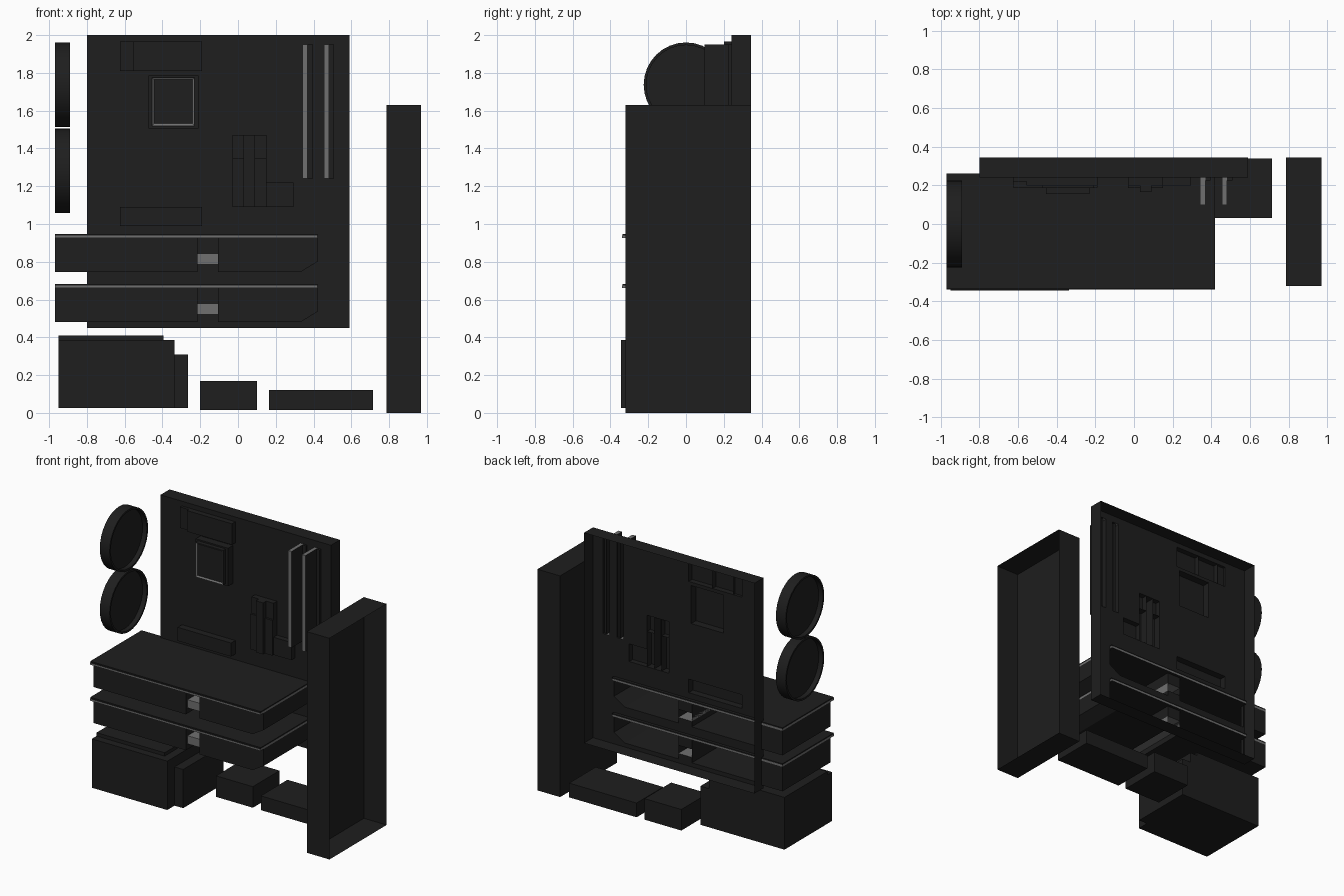
import bpy, bmesh, math
from mathutils import Vector

if "Cube" in bpy.data.objects:
    bpy.data.objects.remove(bpy.data.objects["Cube"])


def material(name, v):
    m = bpy.data.materials.new(name)
    m.diffuse_color = (v, v, v, 1)
    m.use_nodes = True
    m.node_tree.nodes["Principled BSDF"].inputs["Base Color"].default_value = m.diffuse_color
    return m


DARK, GREY = material("dark", 0.013), material("grey", 0.16)
BACK = Vector((0, 1, 0))
FACE_Y = 0.24          # front surface of the board
holes = []             # footprints of hollow parts on the board


def finish(name, bm, grey=None):
    if grey:
        for f in bm.faces:
            f.material_index = int(grey(f.normal))
    me = bpy.data.meshes.new(name)
    bm.to_mesh(me)
    bm.free()
    me.materials.append(DARK)
    me.materials.append(GREY)
    ob = bpy.data.objects.new(name, me)
    bpy.context.collection.objects.link(ob)
    return ob


def prism_bm(pts, y0, y1, opening=None):
    """x-z outline extruded along y, optionally with one side left open."""
    bm = bmesh.new()
    f = bm.faces.new([bm.verts.new((x, y0, z)) for x, z in pts])
    ext = bmesh.ops.extrude_face_region(bm, geom=[f], use_keep_orig=True)
    bmesh.ops.translate(bm, vec=(0, y1 - y0, 0),
                        verts=[v for v in ext["geom"] if isinstance(v, bmesh.types.BMVert)])
    bmesh.ops.recalc_face_normals(bm, faces=bm.faces[:])
    bm.normal_update()
    if opening is not None:
        gone = [f for f in bm.faces if f.normal.dot(opening) > 0.9]
        bmesh.ops.delete(bm, geom=gone, context="FACES")
    return bm


def rect(x0, x1, z0, z1):
    return [(x0, z0), (x1, z0), (x1, z1), (x0, z1)]


def box(name, x0, x1, y0, y1, z0, z1, opening=None, grey=None):
    return finish(name, prism_bm(rect(x0, x1, z0, z1), y0, y1, opening), grey)


def mounted(name, pts, y0, y1=FACE_Y, grey=None):
    """Hollow part that opens through the board."""
    holes.append([(max(x, -0.79), z) for x, z in pts])
    return finish(name, prism_bm(pts, y0, y1, BACK), grey)


# Sockets and chips on the board
for i, (x0, x1, z0, z1, y) in enumerate([
        (-0.625, -0.555, 1.81, 1.965, 0.22), (-0.555, -0.385, 1.81, 1.965, 0.20),
        (-0.385, -0.19, 1.81, 1.965, 0.20), (-0.625, -0.19, 0.99, 1.09, 0.19),
        (-0.03, 0.03, 1.09, 1.35, 0.185), (-0.03, 0.03, 1.35, 1.47, 0.20),
        (0.03, 0.09, 1.09, 1.47, 0.165), (0.09, 0.15, 1.09, 1.35, 0.185),
        (0.09, 0.15, 1.35, 1.47, 0.20), (0.15, 0.295, 1.09, 1.22, 0.20)]):
    mounted(f"socket_{i}", rect(x0, x1, z0, z1), y)

# Processor base and cooler block with a light rim
mounted("cooler_base", rect(-0.475, -0.21, 1.505, 1.785), 0.185)
bm = prism_bm(rect(-0.455, -0.23, 1.52, 1.775), 0.155, 0.185, BACK)
front = next(f for f in bm.faces if f.normal.y < -0.9)
ring = bmesh.ops.inset_region(bm, faces=[front], thickness=0.016)["faces"]
for f in ring:
    f.material_index = 1
bmesh.ops.translate(bm, vec=(0, 0.008, 0), verts=front.verts[:])
finish("cooler_block", bm)

# Memory sticks with light edges, each beside a low slot
for i, x in enumerate((0.341, 0.454)):
    mounted(f"memory_stick_{i}", rect(x, x + 0.028, 1.24, 1.95), 0.097,
            grey=lambda n: abs(n.x) < 0.5)
    mounted(f"memory_slot_{i}", rect(x + 0.028, x + 0.055, 1.24, 1.95), 0.225)

# Two expansion cards
for i, z in enumerate((0.745, 0.48)):
    mounted(f"card_body_left_{i}", rect(-0.97, -0.215, z, z + 0.18), -0.30)
    mounted(f"card_body_right_{i}",
            [(-0.105, z), (0.33, z), (0.42, z + 0.055), (0.42, z + 0.18), (-0.105, z + 0.18)], -0.30)
    mounted(f"card_bridge_{i}", rect(-0.215, -0.105, z + 0.04, z + 0.10), -0.28,
            grey=lambda n: True)
    box(f"card_tail_{i}", -0.97, -0.80, 0.20, 0.262, z, z + 0.18)
    box(f"card_edge_{i}", -0.97, 0.42, -0.34, 0.262, z + 0.18, z + 0.194,
        grey=lambda n: abs(n.z) < 0.5)
    box(f"card_top_{i}", -0.97, 0.42, -0.335, 0.262, z + 0.194, z + 0.203)

# Main board: shallow tray, open at the back, pierced behind every hollow part
board = box("main_board", -0.80, 0.59, FACE_Y, 0.345, 0.45, 2.0)
bpy.context.view_layer.objects.active = board
for pts in holes:
    cutter = finish("cutter", prism_bm(pts, 0.2, 0.3))
    cutter.hide_render = True
    mod = board.modifiers.new("hole", "BOOLEAN")
    mod.operation, mod.solver, mod.object = "DIFFERENCE", "EXACT", cutter
    bpy.ops.object.modifier_apply(modifier=mod.name)
    bpy.data.objects.remove(cutter)
bm = bmesh.new()
bm.from_mesh(board.data)
inner = []
for f in bm.faces:
    c = f.calc_center_median()
    if c.y > FACE_Y + 0.005 and -0.798 < c.x < 0.588 and 0.452 < c.z < 1.998:
        inner.append(f)
bmesh.ops.delete(bm, geom=inner, context="FACES")
bm.to_mesh(board.data)
bm.free()

# Fans: round rim with a recessed disc
profile = [(0.005, 0), (0.005, 0.21), (0.04, 0.21), (0.04, 0.224),
           (-0.04, 0.224), (-0.04, 0.21), (-0.005, 0.21), (-0.005, 0)]
for i, z in enumerate((1.737, 1.282)):
    bm = bmesh.new()
    vs = [bm.verts.new((x, 0, r)) for x, r in profile]
    es = [bm.edges.new(p) for p in zip(vs, vs[1:])]
    bmesh.ops.spin(bm, geom=vs + es, cent=(0, 0, 0), axis=(1, 0, 0),
                   angle=math.tau, steps=32)
    bmesh.ops.remove_doubles(bm, verts=bm.verts[:], dist=1e-4)
    bmesh.ops.recalc_face_normals(bm, faces=bm.faces[:])
    fan = finish(f"fan_{i}", bm)
    fan.location = (-0.93, 0, z)
    bpy.ops.object.select_all(action="DESELECT")
    fan.select_set(True)
    bpy.context.view_layer.objects.active = fan
    bpy.ops.object.shade_smooth_by_angle(angle=math.radians(30))

# Power supply
box("power_supply", -0.95, -0.335, -0.345, 0.21, 0.025, 0.385)
box("power_supply_lid", -0.95, -0.395, -0.29, 0.21, 0.385, 0.41)
box("power_supply_plug", -0.335, -0.265, -0.26, 0.21, 0.025, 0.31)

# Drives
box("small_drive", -0.20, 0.10, 0.03, 0.34, 0.015, 0.17)
box("flat_drive", 0.165, 0.715, 0.03, 0.34, 0.015, 0.12)

# Tall front panel, open on its outer side
box("front_panel", 0.785, 0.97, -0.32, 0.345, 0.0, 1.63, Vector((1, 0, 0)))
